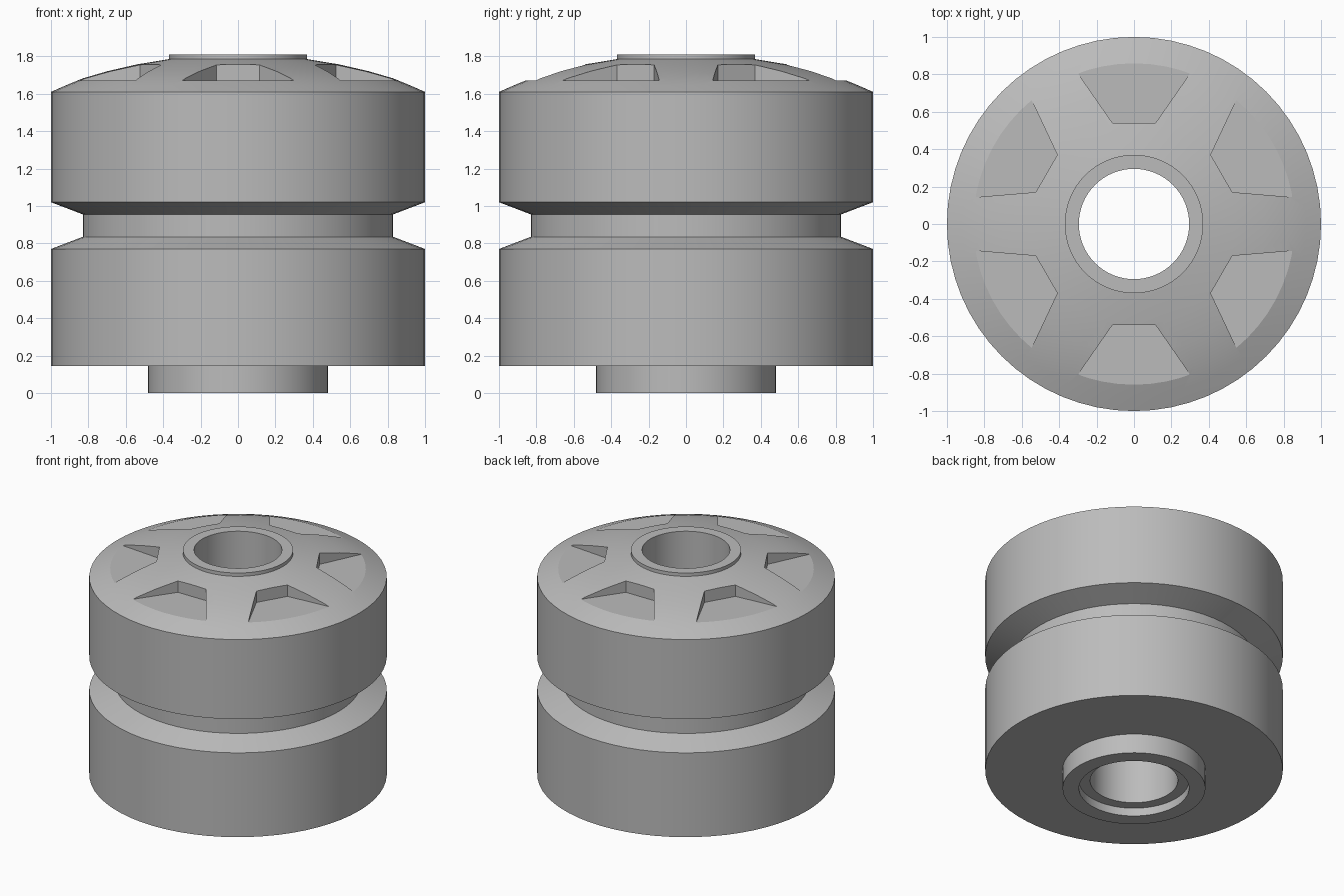
import bpy, bmesh, math
from mathutils import Matrix, Vector

SEGMENTS = 64
POCKETS = 6
FLOOR_Z = 1.67

cube = bpy.data.objects.get("Cube")
if cube:
    bpy.data.objects.remove(cube, do_unlink=True)

# Plain grey for the whole part
grey = bpy.data.materials.new("matte grey")
grey.use_nodes = True
colour = (0.5, 0.5, 0.5, 1)
grey.diffuse_color = colour
grey.node_tree.nodes["Principled BSDF"].inputs["Base Color"].default_value = colour


def make_object(name, bm):
    bmesh.ops.recalc_face_normals(bm, faces=bm.faces)
    mesh = bpy.data.meshes.new(name)
    bm.to_mesh(mesh)
    bm.free()
    mesh.materials.append(grey)
    obj = bpy.data.objects.new(name, mesh)
    bpy.context.collection.objects.link(obj)
    return obj


def lathe(name, profile):
    """Spin a closed (radius, height) outline around z."""
    bm = bmesh.new()
    verts = [bm.verts.new((r, 0, z)) for r, z in profile]
    edges = [bm.edges.new((a, b)) for a, b in zip(verts, verts[1:] + verts[:1])]
    bmesh.ops.spin(bm, geom=verts + edges, cent=(0, 0, 0), axis=(0, 0, 1),
                   angle=math.tau, steps=SEGMENTS, use_merge=True)
    bmesh.ops.remove_doubles(bm, verts=bm.verts, dist=0.0001)
    return make_object(name, bm)


# Grooved drum with stepped bore, lower hub, domed top and raised collar
hub = [(0.295, 0.06), (0.37, 0.06), (0.37, 0), (0.48, 0), (0.48, 0.145)]
drum = [(1, 0.145), (1, 0.77), (0.83, 0.835), (0.83, 0.955), (1, 1.02), (1, 1.61)]
dome = [(0.92, 1.645), (0.83, 1.682), (0.7, 1.72), (0.54, 1.757), (0.37, 1.785)]
collar = [(0.37, 1.81), (0.295, 1.81)]
roller = lathe("grooved_roller", hub + drum + dome + collar)

# Flared pockets around the dome, open towards the rim
outline = [(0.54, -0.115), (0.95, -0.4), (0.95, 0.4), (0.54, 0.115)]
bm = bmesh.new()
for i in range(POCKETS):
    turn = Matrix.Rotation(math.tau * (i + 0.5) / POCKETS, 3, "Z")
    base = bm.faces.new([bm.verts.new(turn @ Vector((x, y, FLOOR_Z))) for x, y in outline])
    top = bmesh.ops.extrude_face_region(bm, geom=[base])["geom"]
    bmesh.ops.translate(bm, vec=(0, 0, 0.3),
                        verts=[v for v in top if isinstance(v, bmesh.types.BMVert)])
cutter = make_object("pocket_cutter", bm)
cutter.hide_render = True

cut = roller.modifiers.new("pockets", "BOOLEAN")
cut.operation = "DIFFERENCE"
cut.solver = "EXACT"
cut.object = cutter

bpy.ops.object.select_all(action="DESELECT")
bpy.context.view_layer.objects.active = roller
roller.select_set(True)
bpy.ops.object.modifier_apply(modifier=cut.name)
bpy.data.objects.remove(cutter, do_unlink=True)
bpy.ops.object.shade_smooth_by_angle(angle=math.radians(20))
